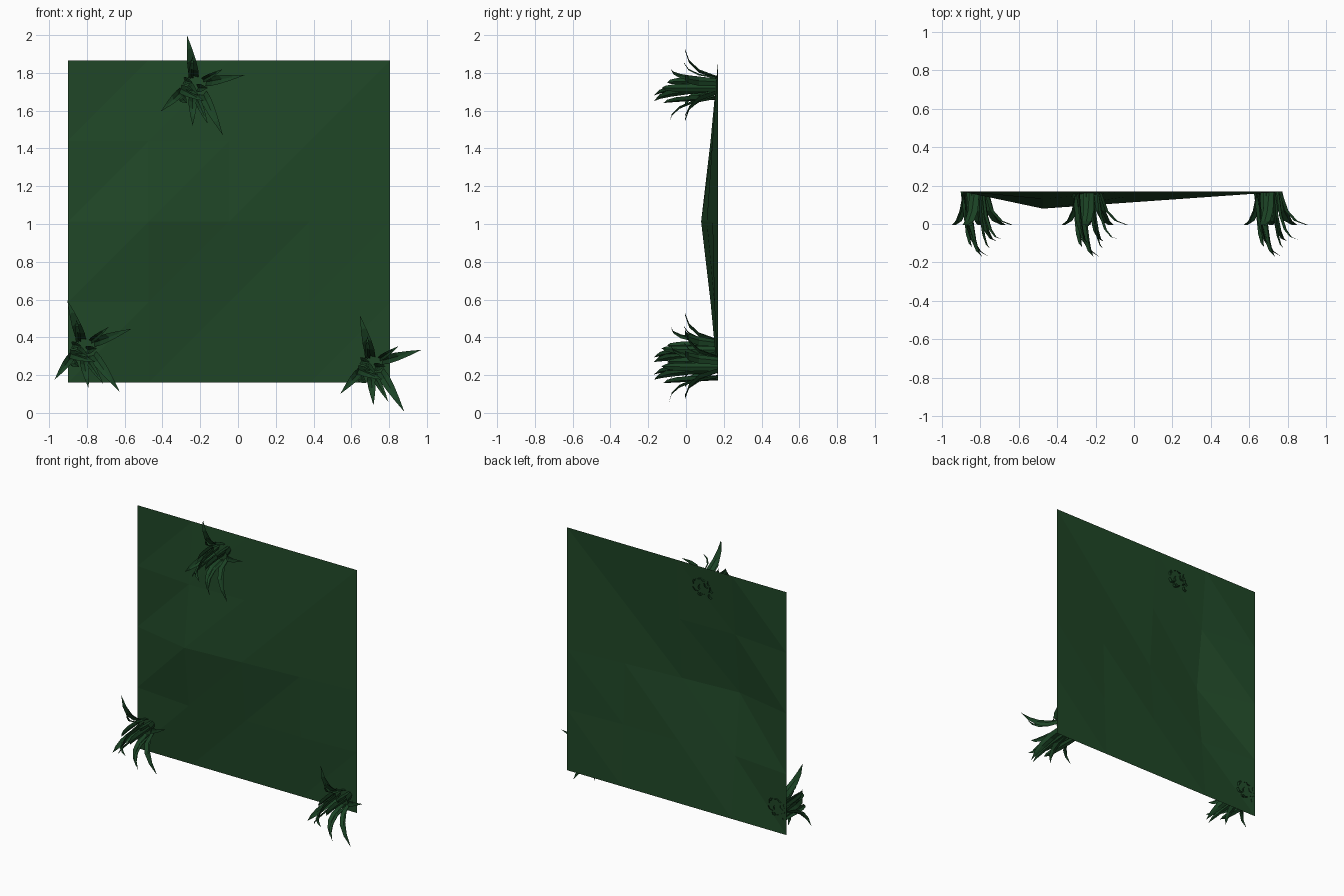
import bpy, bmesh, math
from mathutils import Vector, Matrix

if "Cube" in bpy.data.objects:
    bpy.data.objects.remove(bpy.data.objects["Cube"])


def material(name, rgb):
    m = bpy.data.materials.new(name)
    m.diffuse_color = (*rgb, 1)
    m.use_nodes = True
    m.node_tree.nodes["Principled BSDF"].inputs["Base Color"].default_value = m.diffuse_color
    return m


ground_mat = material("dark_green", (0.014, 0.062, 0.02))
grass_mat = material("grass_green", (0.011, 0.056, 0.018))


def finish(bm, name, mat):
    me = bpy.data.meshes.new(name)
    bm.to_mesh(me)
    bm.free()
    me.materials.append(mat)
    ob = bpy.data.objects.new(name, me)
    bpy.context.collection.objects.link(ob)
    return ob


# Upright ground patch: 4 x 4 grid, flat border, gently raised inside
BACK = 0.17
X0, Z0, CELL = -0.90, 0.16, 0.4265
raised = [[0.04, 0.02, 0.02],
          [0.09, 0.06, 0.03],
          [0.04, 0.03, 0.03]]
bm = bmesh.new()
grid = []
for r in range(5):
    row = []
    for c in range(5):
        inner = 0 < r < 4 and 0 < c < 4
        lift = raised[r - 1][c - 1] if inner else 0
        row.append(bm.verts.new((X0 + c * CELL, BACK - lift, Z0 + r * CELL)))
    grid.append(row)
for r in range(4):
    for c in range(4):
        a, b = grid[r][c], grid[r][c + 1]
        d, e = grid[r + 1][c], grid[r + 1][c + 1]
        bm.faces.new((a, b, e))
        bm.faces.new((a, e, d))
finish(bm, "ground_patch", ground_mat)


def blade(bm, base, tip, tip_y, width):
    """Folded, tapering strip bending from the ground to its tip."""
    p0 = Vector((base[0], BACK, base[1]))
    p2 = Vector((tip[0], tip_y, tip[1]))
    out = Vector((p2.x - p0.x, 0, p2.z - p0.z))
    p1 = p0 + out * 0.15
    p1.y = tip_y * 0.6 - 0.03
    out.normalize()
    side = Vector((-out.z, 0, out.x))
    rows = []
    for t, w in ((0, 0.8), (0.3, 1.0), (0.55, 0.9), (0.78, 0.55)):
        p = p0 * (1 - t) ** 2 + p1 * 2 * t * (1 - t) + p2 * t * t
        h = side * width * w / 2
        fold = out * width * w * 0.25
        rows.append([bm.verts.new(q) for q in (p - h, p + fold, p + h)])
    end = bm.verts.new(p2)
    for lo, hi in zip(rows, rows[1:]):
        for i in (0, 1):
            bm.faces.new((lo[i], lo[i + 1], hi[i + 1], hi[i]))
    for i in (0, 1):
        bm.faces.new((rows[-1][i], rows[-1][i + 1], end))


# Blades of one tuft: base (x, z), tip (x, z), tip depth, width
BLADES = [
    # long arching blades
    ((0.01, 0.05), (-0.03, 0.28), -0.005, 0.055),
    ((0.06, 0.03), (0.28, 0.07), -0.005, 0.050),
    ((0.05, -0.02), (0.16, -0.25), -0.005, 0.055),
    ((-0.05, -0.01), (-0.17, -0.125), -0.005, 0.045),
    ((0.00, -0.04), (0.00, -0.20), -0.005, 0.045),
    # medium blades
    ((-0.01, 0.05), (0.00, 0.17), -0.01, 0.030),
    ((0.05, 0.04), (0.16, 0.10), -0.08, 0.030),
    ((0.02, -0.05), (0.08, -0.19), -0.09, 0.035),
    # upright inner blades
    ((-0.07, 0.00), (0.06, -0.07), -0.17, 0.050),
    ((-0.03, 0.02), (0.03, -0.04), -0.17, 0.050),
    ((0.02, 0.00), (0.08, 0.00), -0.13, 0.045),
    ((-0.06, -0.05), (-0.03, -0.08), -0.12, 0.040),
    ((-0.05, 0.04), (0.00, 0.03), -0.10, 0.040),
]

# Three tufts: centre x, centre z, turn in degrees
for name, x, z, turn in (("grass_tuft_top", -0.24, 1.72, 0),
                         ("grass_tuft_left", -0.826, 0.328, 10),
                         ("grass_tuft_right", 0.70, 0.24, 5)):
    bm = bmesh.new()
    for spec in BLADES:
        blade(bm, *spec)
    bmesh.ops.transform(bm, verts=bm.verts, matrix=Matrix.Translation((x, 0, z))
                        @ Matrix.Rotation(-math.radians(turn), 4, 'Y'))
    finish(bm, name, grass_mat)
